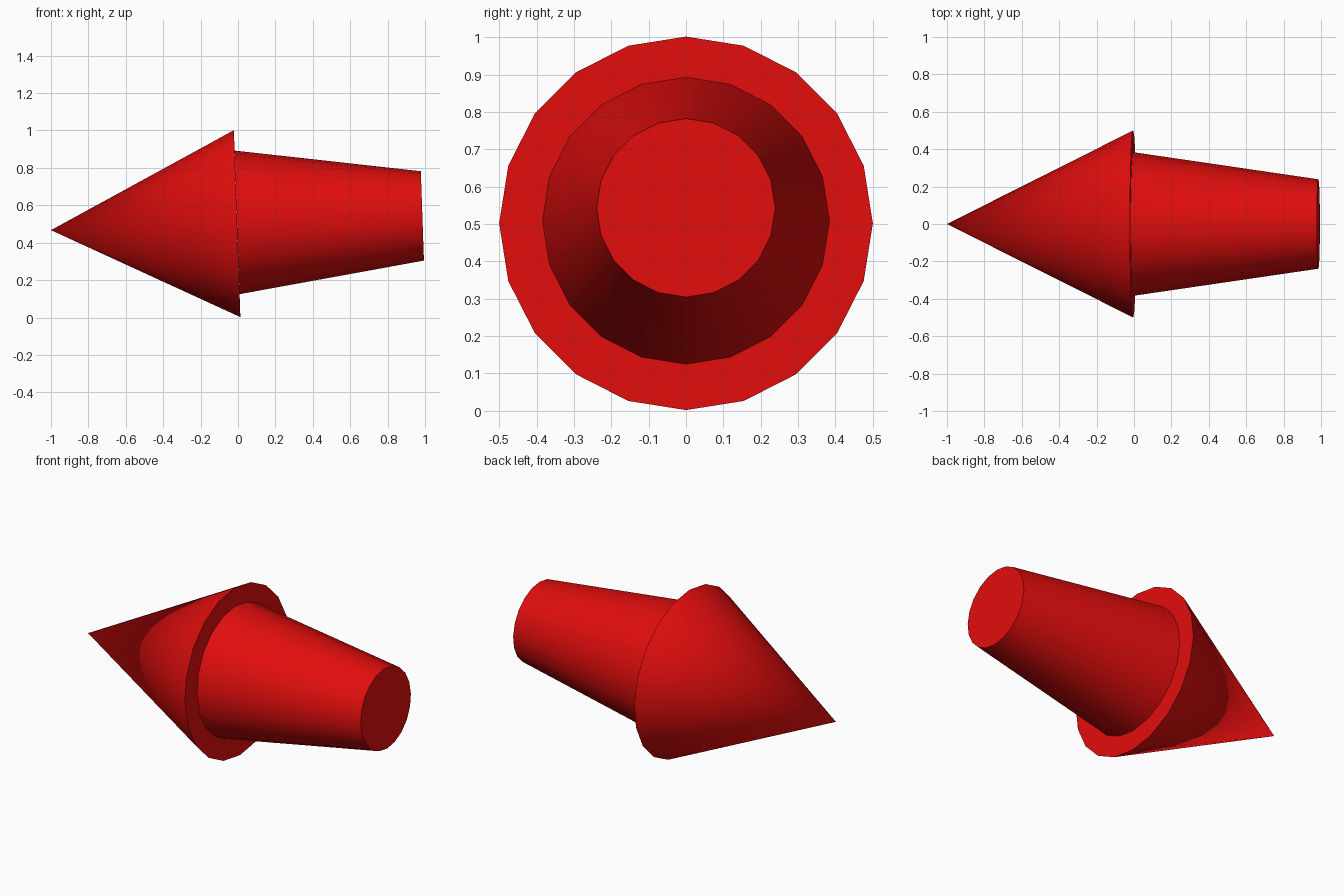
import bpy
import bmesh
import math
from mathutils import Matrix, Vector

cube = bpy.data.objects.get("Cube")
if cube:
    bpy.data.objects.remove(cube, do_unlink=True)

SIDES = 20
TILT = math.radians(2)
AXIS = Vector((math.cos(TILT), 0, math.sin(TILT)))

red = bpy.data.materials.new("red")
red.use_nodes = True
colour = (0.76, 0.004, 0.004, 1)
red.diffuse_color = colour
red.node_tree.nodes["Principled BSDF"].inputs["Base Color"].default_value = colour


def tapered_part(name, start, length, start_radius, end_radius, open_start=False):
    """Round tapered solid running from start along the tilted axis."""
    bm = bmesh.new()
    bmesh.ops.create_cone(bm, cap_ends=True, segments=SIDES, depth=length,
                          radius1=start_radius, radius2=end_radius)
    bmesh.ops.remove_doubles(bm, verts=bm.verts, dist=1e-5)
    if open_start:
        hidden = [f for f in bm.faces if f.normal.z < -0.99]
        bmesh.ops.delete(bm, geom=hidden, context="FACES_ONLY")
    # Lay the cone along x, keeping a vertex at the very top
    bm.transform(Matrix.Translation((0, 0, length / 2)))
    bm.transform(Matrix.Rotation(math.pi / 2 - TILT, 4, "Y"))
    bm.transform(Matrix.Translation(start))
    mesh = bpy.data.meshes.new(name)
    bm.to_mesh(mesh)
    bm.free()
    mesh.materials.append(red)
    obj = bpy.data.objects.new(name, mesh)
    bpy.context.collection.objects.link(obj)
    bpy.ops.object.select_all(action="DESELECT")
    obj.select_set(True)
    bpy.context.view_layer.objects.active = obj
    bpy.ops.object.shade_smooth_by_angle(angle=math.radians(30))
    return obj


# Pointed head, then the shaft standing on the head's flat back
tip = Vector((-1, 0, 0.467))
head_length = 0.996
tapered_part("pointed_head", tip, head_length, 0, 0.5)
shaft_start = tip + AXIS * head_length + Vector((0, 0, 0.007))
tapered_part("tapered_shaft", shaft_start, 0.991, 0.384, 0.239, open_start=True)
